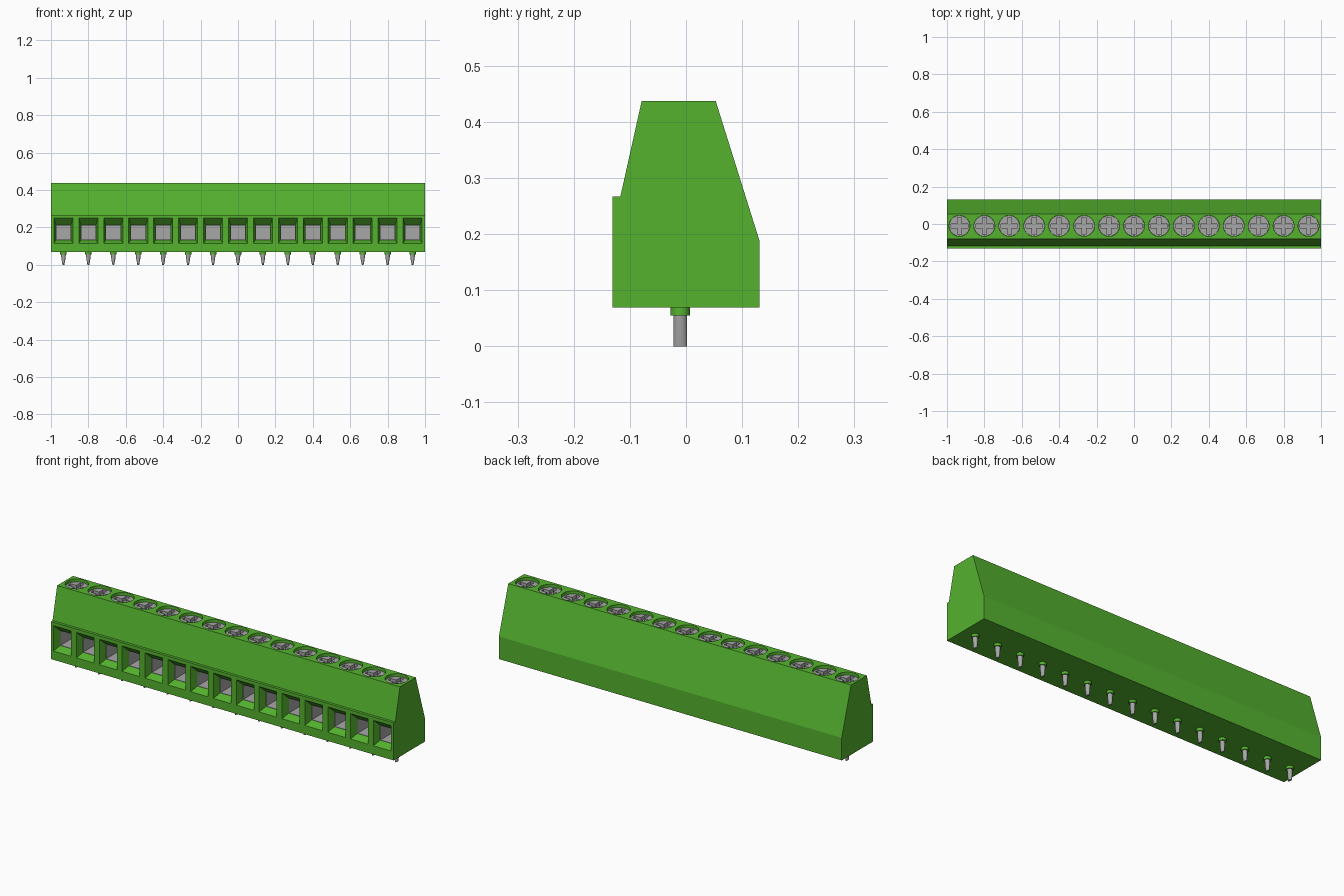
import bpy, bmesh, math

cube = bpy.data.objects.get("Cube")
if cube:
    bpy.data.objects.remove(cube, do_unlink=True)

COUNT = 15
PITCH = 2 / COUNT
POLE_X = [-1 + PITCH * (i + 0.5) for i in range(COUNT)]
AXIS_Y = -0.01  # line of screws and pins


def material(name, rgb, rough):
    m = bpy.data.materials.new(name)
    m.use_nodes = True
    m.diffuse_color = (*rgb, 1)
    bsdf = m.node_tree.nodes["Principled BSDF"]
    bsdf.inputs["Base Color"].default_value = (*rgb, 1)
    bsdf.inputs["Roughness"].default_value = rough
    return m


green = material("green plastic", (0.09, 0.45, 0.028), 0.5)
metal = material("grey metal", (0.39, 0.39, 0.39), 0.5)


def loft(bm, loops):
    """Closed solid skinned through a list of equal-length point loops."""
    rings = [[bm.verts.new(p) for p in loop] for loop in loops]
    n = len(rings[0])
    faces = [bm.faces.new(rings[0]), bm.faces.new(rings[-1])]
    for a, b in zip(rings, rings[1:]):
        for i in range(n):
            j = (i + 1) % n
            faces.append(bm.faces.new((a[i], a[j], b[j], b[i])))
    bmesh.ops.recalc_face_normals(bm, faces=faces)


def ellipse(x, y, z, rx, ry, n=24):
    return [(x + rx * math.cos(2 * math.pi * i / n),
             y + ry * math.sin(2 * math.pi * i / n), z) for i in range(n)]


def rect(x, y, hx, z0, z1):
    return [(x - hx, y, z0), (x + hx, y, z0), (x + hx, y, z1), (x - hx, y, z1)]


def block(x, y, hx, hy, z0, z1):
    return [[(x - hx, y - hy, z), (x + hx, y - hy, z),
             (x + hx, y + hy, z), (x - hx, y + hy, z)] for z in (z0, z1)]


def make(name, solids, mat, smooth=False):
    bm = bmesh.new()
    for loops in solids:
        loft(bm, loops)
    mesh = bpy.data.meshes.new(name)
    bm.to_mesh(mesh)
    bm.free()
    mesh.materials.append(mat)
    obj = bpy.data.objects.new(name, mesh)
    bpy.context.collection.objects.link(obj)
    if smooth:
        select(obj)
        bpy.ops.object.shade_smooth_by_angle(angle=math.radians(35))
    return obj


def select(obj):
    bpy.ops.object.select_all(action='DESELECT')
    obj.select_set(True)
    bpy.context.view_layer.objects.active = obj


def cut(obj, cutter):
    cutter.hide_render = True
    mod = obj.modifiers.new("cut", 'BOOLEAN')
    mod.operation = 'DIFFERENCE'
    mod.solver = 'EXACT'
    mod.object = cutter
    select(obj)
    bpy.ops.object.modifier_apply(modifier=mod.name)
    bpy.data.objects.remove(cutter, do_unlink=True)


def repeat(obj):
    """Place linked copies of a part at every pole."""
    obj.location.x = POLE_X[0]
    for i, x in enumerate(POLE_X[1:], 2):
        copy = obj.copy()
        copy.name = f"{obj.name}_{i}"
        copy.location.x = x
        bpy.context.collection.objects.link(copy)


# Housing: side profile extruded along x
profile = [(-0.131, 0.069), (0.131, 0.069), (0.131, 0.188), (0.053, 0.437),
           (-0.079, 0.437), (-0.117, 0.267), (-0.131, 0.267)]
housing = make("housing", [[[(x, y, z) for y, z in profile] for x in (-1, 1)]], green)

# Flared wire entries with a pocket behind for the clamp
MOUTH = -0.092
cut(housing, make("wire_entry_cutter", [[
    rect(x, -0.15, 0.051, 0.115, 0.249),
    rect(x, -0.131, 0.051, 0.115, 0.249),
    rect(x, MOUTH, 0.04, 0.132, 0.212),
    rect(x, 0.05, 0.04, 0.132, 0.212)] for x in POLE_X], green))

# Screw wells in the top
cut(housing, make("screw_well_cutter", [
    [ellipse(x, AXIS_Y, z, 0.056, 0.056, 32) for z in (0.395, 0.46)]
    for x in POLE_X], green))

# Metal clamp: thin open-fronted box lining each wire entry
repeat(make("wire_clamp", [[
    rect(0, 0.046, 0.038, 0.134, 0.210),
    rect(0, MOUTH + 0.001, 0.038, 0.134, 0.210),
    rect(0, MOUTH + 0.001, 0.0405, 0.1315, 0.2125),
    rect(0, 0.0505, 0.0405, 0.1315, 0.2125)]], metal))

# Screw with cross slot
screw = make("screw", [[ellipse(0, AXIS_Y, 0.385, 0.055, 0.055, 32),
                        ellipse(0, AXIS_Y, 0.422, 0.055, 0.055, 32)]], metal)
for hx, hy in ((0.045, 0.011), (0.011, 0.045)):
    cut(screw, make("slot_cutter", [block(0, AXIS_Y, hx, hy, 0.404, 0.45)], metal))
select(screw)
bpy.ops.object.shade_smooth_by_angle(angle=math.radians(35))
repeat(screw)

# Collar and tapered solder pin under each pole
repeat(make("pin_collar", [[ellipse(0, AXIS_Y, z, 0.0175, 0.0175)
                            for z in (0.055, 0.072)]], green, True))
repeat(make("solder_pin", [[ellipse(0, AXIS_Y, z, rx, 0.012)
                            for z, rx in ((0.0, 0.005), (0.03, 0.0105), (0.06, 0.0135))]],
            metal, True))
